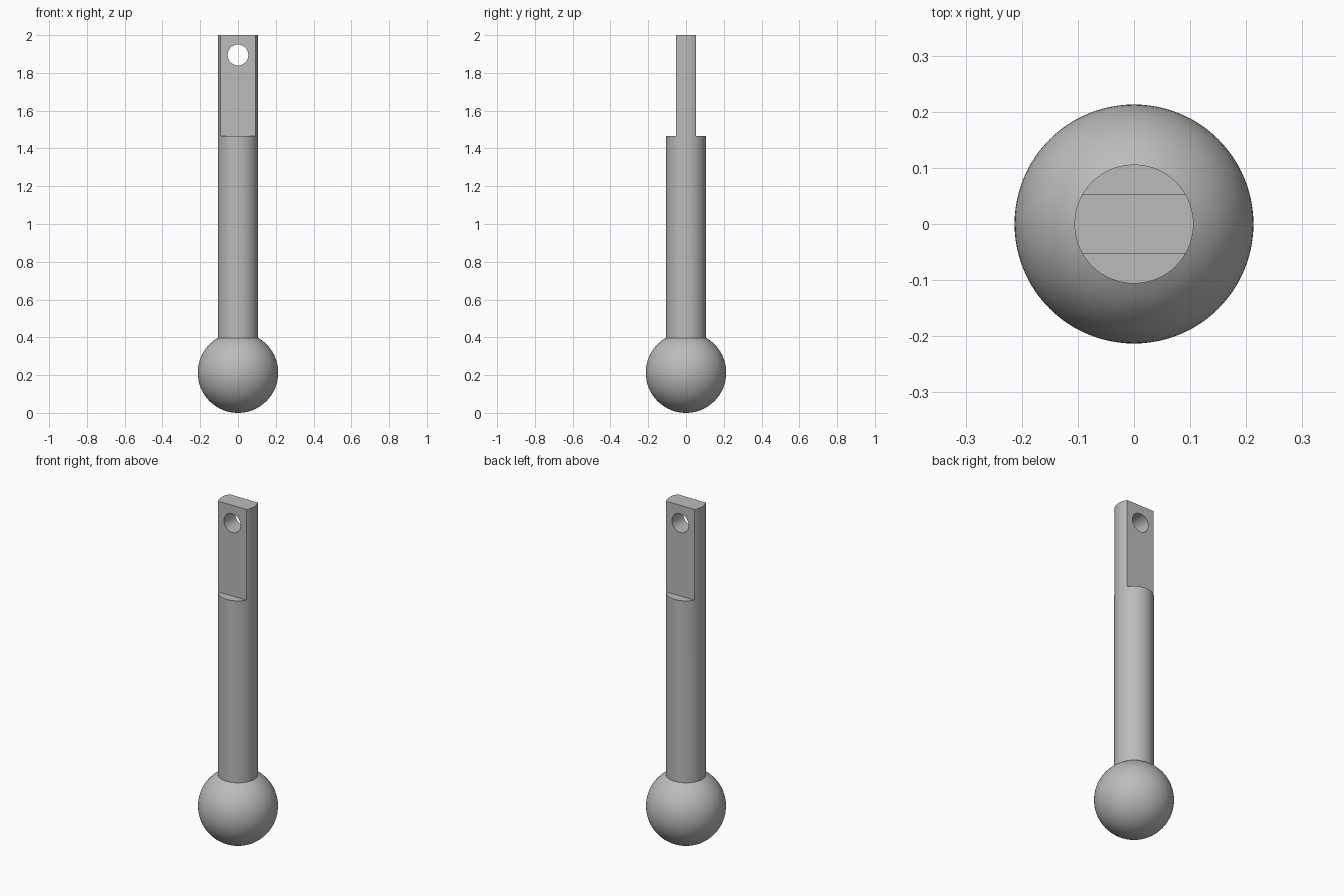
import bpy, bmesh, math
from mathutils import Matrix, Vector

if "Cube" in bpy.data.objects:
    bpy.data.objects.remove(bpy.data.objects["Cube"])

BALL_R, ROD_R, TOP = 0.213, 0.106, 2.0
FLAT_Z, FLAT_Y = 1.467, 0.053
HOLE_Z, HOLE_R = 1.895, 0.055
SEGMENTS, RINGS = 96, 40

metal = bpy.data.materials.new("grey_metal")
metal.use_nodes = True
grey = (0.5, 0.5, 0.5, 1)
metal.diffuse_color = grey
metal.node_tree.nodes["Principled BSDF"].inputs["Base Color"].default_value = grey


def make_object(name, bm):
    bmesh.ops.recalc_face_normals(bm, faces=bm.faces)
    mesh = bpy.data.meshes.new(name)
    bm.to_mesh(mesh)
    bm.free()
    mesh.materials.append(metal)
    obj = bpy.data.objects.new(name, mesh)
    bpy.context.collection.objects.link(obj)
    return obj


def cut(target, cutter):
    cutter.hide_render = True
    mod = target.modifiers.new("cut", "BOOLEAN")
    mod.operation, mod.solver, mod.object = "DIFFERENCE", "EXACT", cutter
    bpy.context.view_layer.objects.active = target
    bpy.ops.object.modifier_apply(modifier=mod.name)
    bpy.data.objects.remove(cutter)


# Ball and rod turned as one profile
neck = math.pi - math.asin(ROD_R / BALL_R)
angles = [neck * i / RINGS for i in range(RINGS + 1)]
profile = [(BALL_R * math.sin(a), BALL_R * (1 - math.cos(a))) for a in angles]
profile += [(ROD_R, TOP)]
bm = bmesh.new()
verts = [bm.verts.new((r, 0, z)) for r, z in profile]
edges = [bm.edges.new(pair) for pair in zip(verts, verts[1:])]
bmesh.ops.spin(bm, geom=verts + edges, cent=(0, 0, 0), axis=(0, 0, 1),
               angle=math.tau, steps=SEGMENTS)
bmesh.ops.remove_doubles(bm, verts=bm.verts, dist=1e-5)
bmesh.ops.holes_fill(bm, edges=[e for e in bm.edges if e.is_boundary], sides=0)
ball_rod = make_object("ball_ended_rod", bm)

# Flats milled on the front and back of the tongue
for side in (-1, 1):
    bm = bmesh.new()
    bmesh.ops.create_cube(bm, size=1)
    bmesh.ops.scale(bm, vec=(1, 1, 1), verts=bm.verts)
    bmesh.ops.translate(bm, vec=Vector((0, side * (FLAT_Y + 0.5), FLAT_Z + 0.5)),
                        verts=bm.verts)
    cut(ball_rod, make_object("flat_cutter", bm))

# Cross hole through the tongue
bm = bmesh.new()
bmesh.ops.create_cone(bm, cap_ends=True, segments=48, radius1=HOLE_R,
                      radius2=HOLE_R, depth=0.5,
                      matrix=Matrix.Translation((0, 0, HOLE_Z))
                      @ Matrix.Rotation(math.pi / 2, 4, "X"))
cut(ball_rod, make_object("hole_cutter", bm))

# Smooth turned surfaces with crisp machined edges
bpy.ops.object.select_all(action="DESELECT")
ball_rod.select_set(True)
bpy.context.view_layer.objects.active = ball_rod
bpy.ops.object.shade_smooth_by_angle(angle=math.radians(30))
